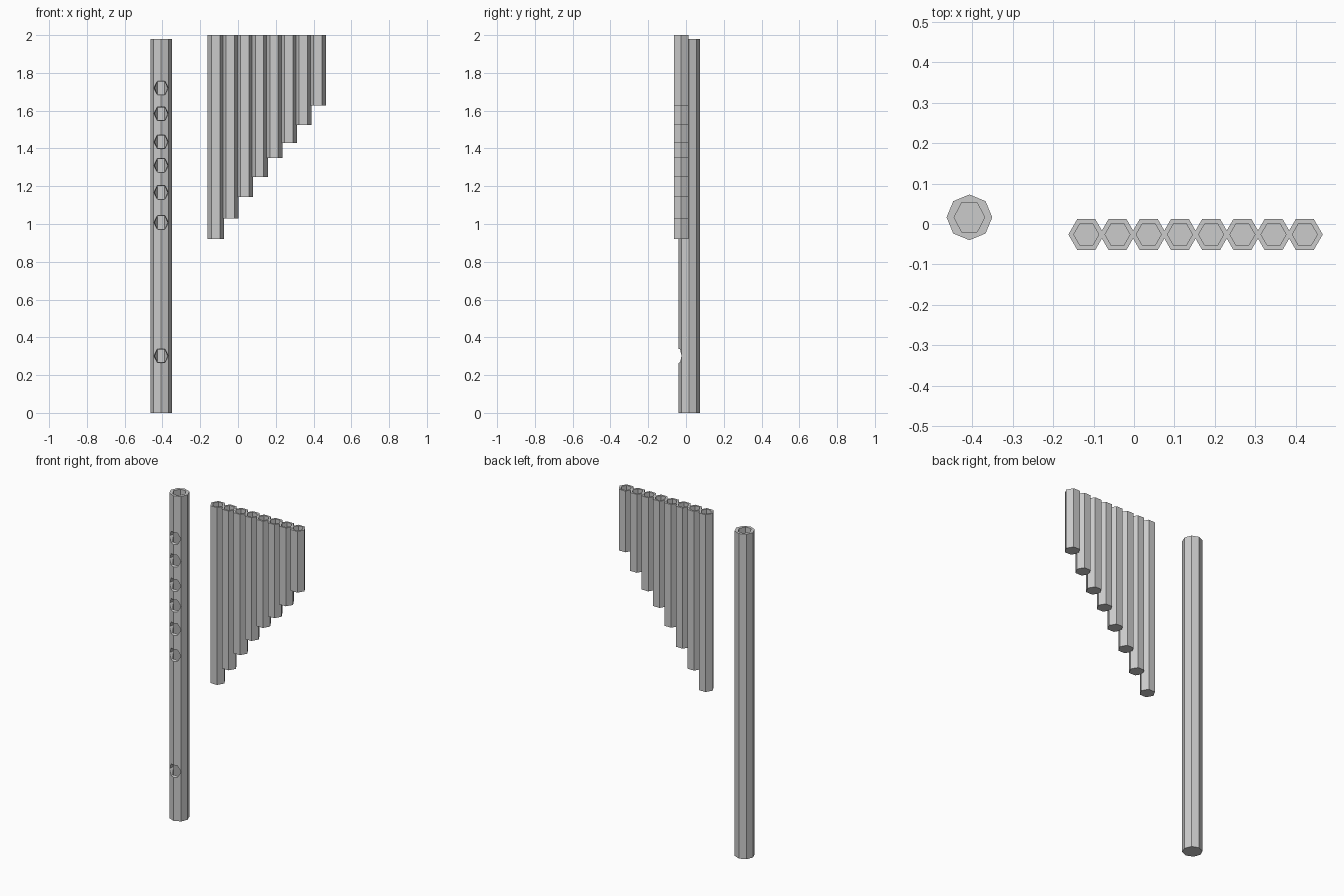
import bpy
import bmesh
from math import pi
from mathutils import Matrix

cube = bpy.data.objects.get("Cube")
if cube:
    bpy.data.objects.remove(cube, do_unlink=True)

grey = bpy.data.materials.new("plain grey")
grey.use_nodes = True
grey.diffuse_color = (0.6, 0.6, 0.6, 1)
grey.node_tree.nodes["Principled BSDF"].inputs["Base Color"].default_value = (0.6, 0.6, 0.6, 1)


def make_object(name, bm):
    mesh = bpy.data.meshes.new(name)
    bm.to_mesh(mesh)
    bm.free()
    mesh.materials.append(grey)
    obj = bpy.data.objects.new(name, mesh)
    bpy.context.collection.objects.link(obj)
    return obj


def prism(name, sides, radius, x, y, bottom, top, squeeze=1):
    """Upright prism with a corner pointing to the front."""
    bm = bmesh.new()
    bmesh.ops.create_cone(bm, cap_ends=True, segments=sides, radius1=radius,
                          radius2=radius, depth=top - bottom)
    bmesh.ops.rotate(bm, verts=bm.verts, matrix=Matrix.Rotation(pi / 2, 3, "Z"))
    bmesh.ops.scale(bm, verts=bm.verts, vec=(squeeze, 1, 1))
    bmesh.ops.translate(bm, verts=bm.verts, vec=(x, y, (top + bottom) / 2))
    return make_object(name, bm)


def finger_cutter(x, z):
    """Tapered six-sided plug, wide end to the front."""
    bm = bmesh.new()
    bmesh.ops.create_cone(bm, cap_ends=True, segments=6, radius1=0.044,
                          radius2=0.032, depth=0.06)
    # narrow end towards the back, corners up and down
    bmesh.ops.rotate(bm, verts=bm.verts, matrix=Matrix.Rotation(pi / 2, 3, "Z"))
    bmesh.ops.rotate(bm, verts=bm.verts, matrix=Matrix.Rotation(-pi / 2, 3, "X"))
    bmesh.ops.translate(bm, verts=bm.verts, vec=(x, -0.016, z))
    return make_object("finger_cutter", bm)


def carve(obj, cutters):
    """Subtract the cutters, keep the result and remove the cutters."""
    for cutter in cutters:
        cutter.hide_render = True
        mod = obj.modifiers.new("carve", "BOOLEAN")
        mod.operation = "DIFFERENCE"
        mod.solver = "EXACT"
        mod.object = cutter
    graph = bpy.context.evaluated_depsgraph_get()
    result = bpy.data.meshes.new_from_object(obj.evaluated_get(graph))
    obj.modifiers.clear()
    obj.data = result
    for cutter in cutters:
        bpy.data.objects.remove(cutter, do_unlink=True)


# Flute: eight-sided tube with a bore and seven finger holes
FX, FY = -0.407, 0.0165
flute = prism("flute", 8, 0.0565, FX, FY, 0, 1.98)
cutters = [prism("bore_cutter", 6, 0.042, FX, FY, 0.2, 2.1, 0.9)]
for z in (1.72, 1.584, 1.435, 1.31, 1.167, 1.008, 0.302):
    cutters.append(finger_cutter(FX, z))
carve(flute, cutters)

# Pan pipes: a row of six-sided tubes, level at the top, shorter to the left
bottoms = (0.92, 1.03, 1.143, 1.25, 1.35, 1.43, 1.523, 1.627)
for i, bottom in enumerate(bottoms):
    x = -0.118 + i * 0.0772
    pipe = prism(f"pan_pipe_{i + 1}", 6, 0.0443, x, -0.026, bottom, 2)
    carve(pipe, [prism("pipe_cutter", 6, 0.031, x, -0.026, bottom + 0.05, 2.1)])
